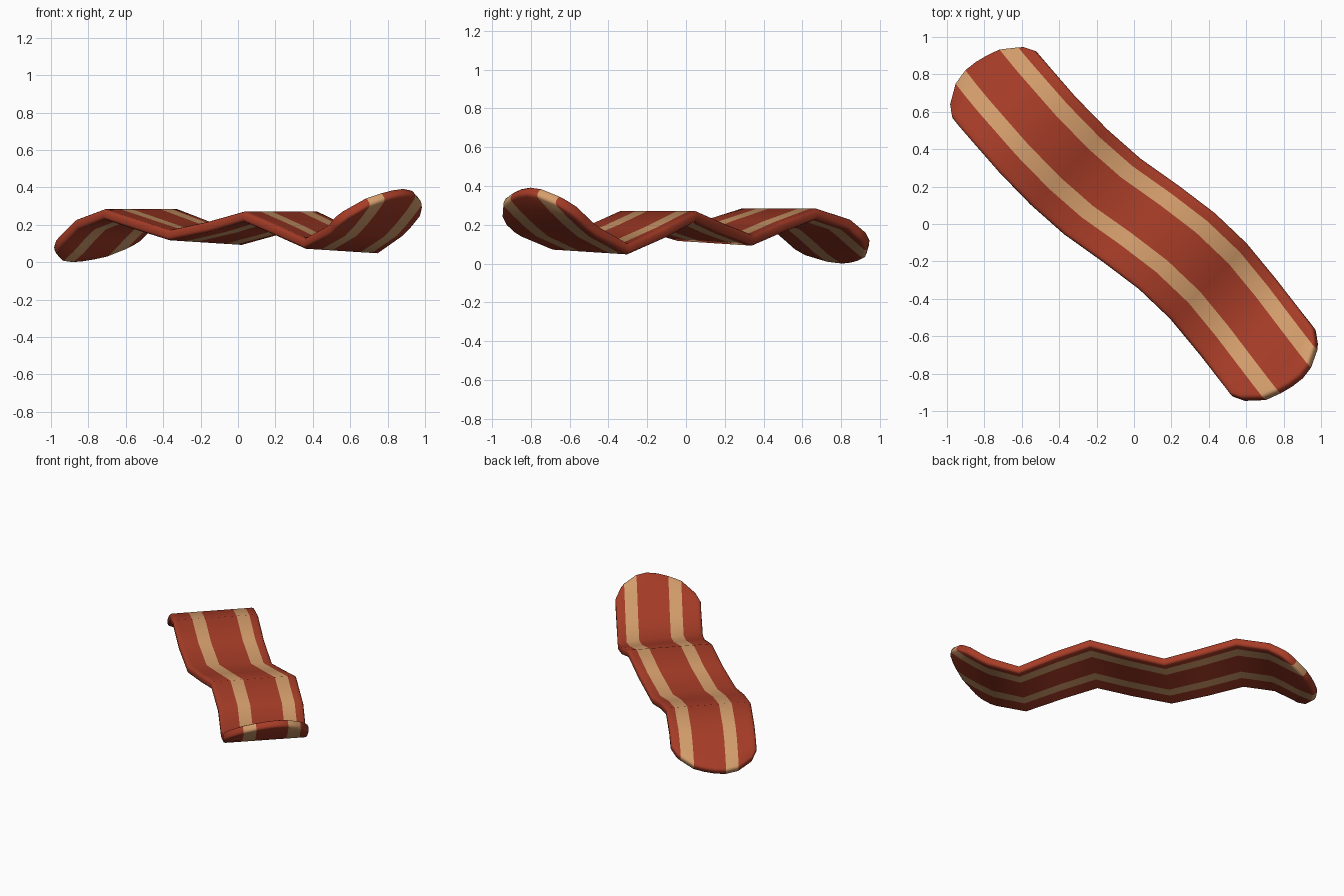
import bpy, bmesh, math

if "Cube" in bpy.data.objects:
    bpy.data.objects.remove(bpy.data.objects["Cube"])

def material(name, rgb):
    m = bpy.data.materials.new(name)
    m.diffuse_color = (*rgb, 1)
    m.use_nodes = True
    m.node_tree.nodes["Principled BSDF"].inputs["Base Color"].default_value = m.diffuse_color
    return m

def interp(table, x, k=1):
    if x <= table[0][0]:
        return table[0][k]
    for a, b in zip(table, table[1:]):
        if x <= b[0]:
            return a[k] + (b[k] - a[k]) * (x - a[0]) / (b[0] - a[0])
    return table[-1][k]

# Path along the strip: distance, top height, sideways drift, sideways tilt
PATH = [(-1.23, .045, .005, 0), (-1.13, .10, -.008, 0), (-1.03, .172, -.018, 0),
        (-.93, .235, -.025, 0), (-.70, .292, -.04, 0), (-.45, .23, -.043, -.02),
        (-.22, .168, -.028, -.045), (.03, .22, .015, -.02), (.27, .28, .047, 0),
        (.51, .20, .053, -.02), (.745, .123, .03, -.045), (.95, .205, .002, 0),
        (1.10, .32, -.018, 0), (1.20, .41, -.03, 0)]
# Rounded end: sideways offset -> reach
END = [(-.287, 1.03), (-.25, 1.09), (-.158, 1.165), (-.072, 1.195), (0, 1.213),
       (.1, 1.225), (.2, 1.195), (.25, 1.15), (.287, 1.09)]
# Columns across the strip; the two fat stripes are cells 2 and 6
COLS = [-.287, -.25, -.158, -.072, 0, .072, .142, .228, .25, .287]
STRIPES = (2, 6)
MID = [p[0] for p in PATH if abs(p[0]) < .94]
START, STOP = MID[0], .93

bm = bmesh.new()
columns = []
for o in COLS:
    lo = -interp(END, -o)
    hi = interp(END, o) - .025
    ss = [lo + (START - lo) * i / 3 for i in range(3)] + MID
    ss += [STOP + (hi - STOP) * i / 3 for i in range(0, 4)]
    col = []
    for s in ss:
        w = o + interp(PATH, s, 2)
        z = interp(PATH, s, 1) + o * interp(PATH, s, 3)
        r = math.sqrt(.5)
        col.append(bm.verts.new(((s + w) * r, (w - s) * r, z)))
    columns.append(col)
for c in range(len(COLS) - 1):
    a, b = columns[c], columns[c + 1]
    for i in range(len(a) - 1):
        f = bm.faces.new((a[i], a[i + 1], b[i + 1], b[i]))
        f.material_index = int(c in STRIPES)
        f.smooth = True
bm.normal_update()
if sum(f.normal.z for f in bm.faces) < 0:
    bmesh.ops.reverse_faces(bm, faces=bm.faces)

me = bpy.data.meshes.new("bacon_strip")
bm.to_mesh(me)
bm.free()
me.materials.append(material("meat red", (.38, .045, .02)))
me.materials.append(material("fat tan", (.66, .34, .15)))
strip = bpy.data.objects.new("bacon_strip", me)
bpy.context.collection.objects.link(strip)

# Thickness and rounded rim
sol = strip.modifiers.new("thickness", 'SOLIDIFY')
sol.thickness = .055
sol.offset = -1
bev = strip.modifiers.new("rim", 'BEVEL')
bev.width = .016
bev.segments = 2
bev.limit_method = 'ANGLE'
bev.angle_limit = math.radians(62)

# Rest on the ground and centre
dg = bpy.context.evaluated_depsgraph_get()
vs = [v.co.copy() for v in strip.evaluated_get(dg).data.vertices]
for k in range(3):
    lo, hi = min(v[k] for v in vs), max(v[k] for v in vs)
    strip.location[k] = -lo if k == 2 else -(lo + hi) / 2
